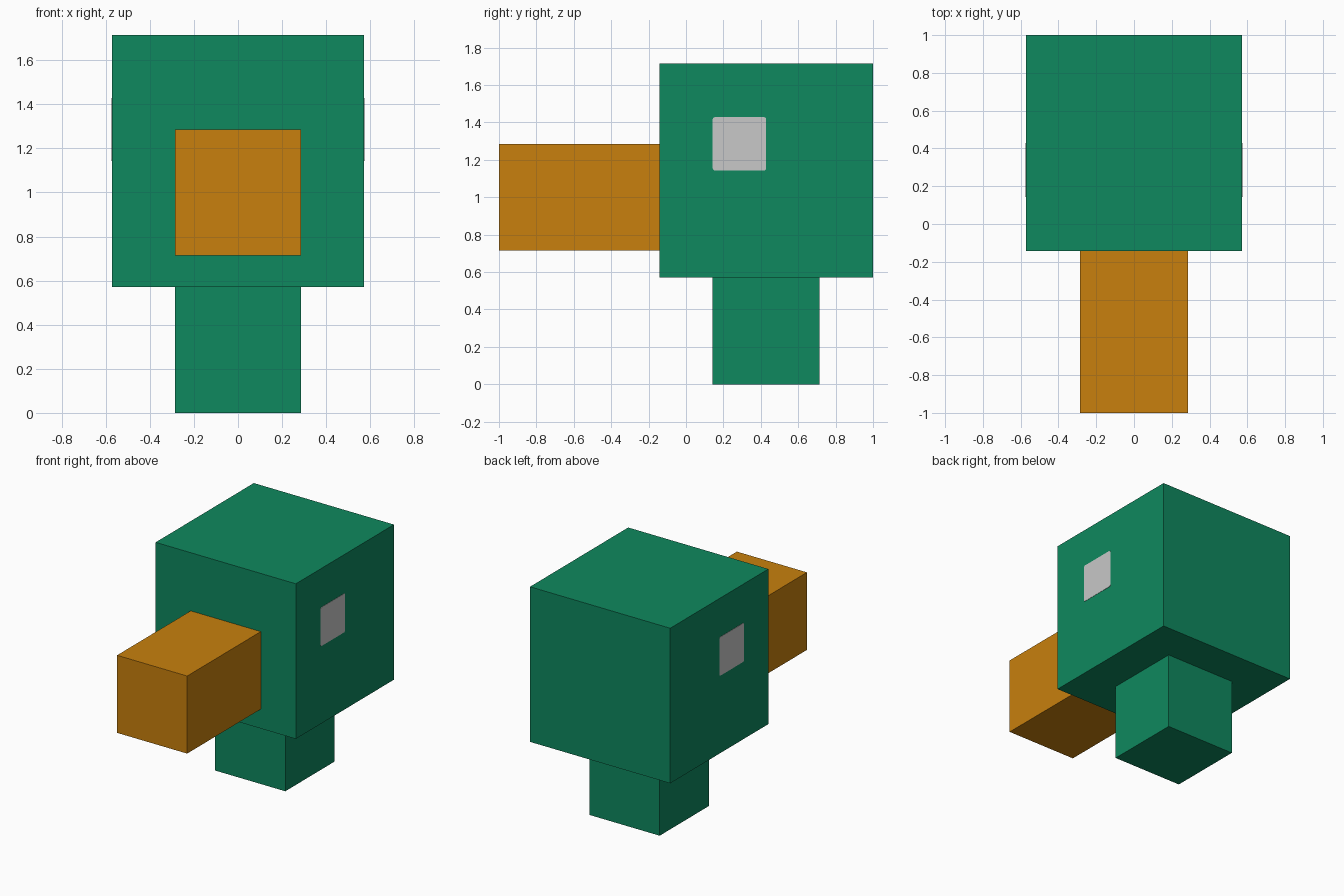
import bpy, bmesh
from mathutils import Vector

if "Cube" in bpy.data.objects:
    bpy.data.objects.remove(bpy.data.objects["Cube"])

U = 2 / 7  # base module of the blocky proportions


def material(name, rgb):
    m = bpy.data.materials.new(name)
    m.diffuse_color = (*rgb, 1)
    m.use_nodes = True
    m.node_tree.nodes["Principled BSDF"].inputs["Base Color"].default_value = m.diffuse_color
    return m


green = material("green", (0.0045, 0.246, 0.112))
orange = material("orange", (0.578, 0.216, 0.004))
pale_grey = material("pale grey", (0.58, 0.58, 0.58))


def box(name, lo, hi, mat, round_x_edges=0):
    """Box between two corners; optionally rounds the edges running along x."""
    lo, hi = Vector(lo), Vector(hi)
    bm = bmesh.new()
    bmesh.ops.create_cube(bm, size=1)
    for v in bm.verts:
        v.co = (lo + hi) / 2 + v.co * (hi - lo)
    if round_x_edges:
        edges = [e for e in bm.edges
                 if abs(e.verts[0].co.x - e.verts[1].co.x) > 1e-5]
        bmesh.ops.bevel(bm, geom=edges, offset=round_x_edges, segments=3,
                        profile=0.5, affect='EDGES')
    mesh = bpy.data.meshes.new(name)
    bm.to_mesh(mesh)
    bm.free()
    mesh.materials.append(mat)
    ob = bpy.data.objects.new(name, mesh)
    bpy.context.collection.objects.link(ob)
    return ob


# Neck block standing on the ground
box("neck", (-U, U / 2, 0), (U, 2.5 * U, 2 * U), green)

# Large cube head
box("head", (-2 * U, -U / 2, 2 * U), (2 * U, 3.5 * U, 6 * U), green)

# Long square beak on the front of the head
box("beak", (-U, -3.5 * U, 2.5 * U), (U, -U / 2, 4.5 * U), orange)

# Thin eye plates on both sides, with slightly rounded corners
for side, name in ((-1, "left_eye"), (1, "right_eye")):
    xs = sorted((side * (2 * U - 0.003), side * (2 * U + 0.002)))
    box(name, (xs[0], U / 2, 4 * U), (xs[1], 1.5 * U, 5 * U), pale_grey, 0.012)
